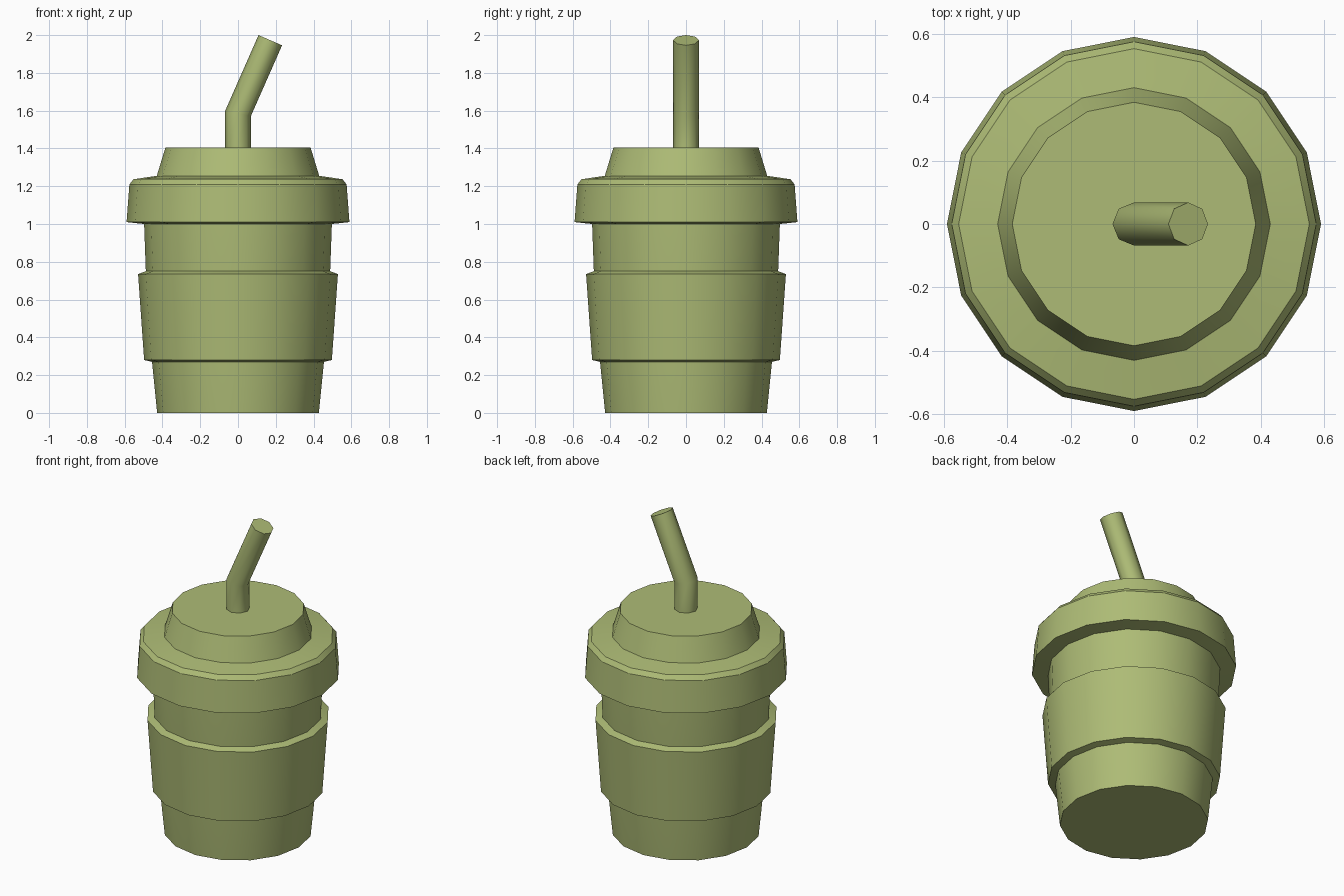
import bpy, bmesh, math

if "Cube" in bpy.data.objects:
    bpy.data.objects.remove(bpy.data.objects["Cube"])

green = bpy.data.materials.new("olive_green")
green.diffuse_color = (0.42, 0.50, 0.18, 1)
green.use_nodes = True
green.node_tree.nodes["Principled BSDF"].inputs["Base Color"].default_value = green.diffuse_color


def ring(r, z, sides, x=0.0, squash=1.0, slope=0.0):
    """Ring of points; squash narrows it in x, slope lowers it towards +x."""
    pts = []
    for i in range(sides):
        a = 2 * math.pi * i / sides
        dx = r * math.cos(a)
        pts.append((x + dx * squash, r * math.sin(a), z - dx * slope))
    return pts


def loft(name, rings, bottom=False, top=False, smooth=30):
    """Skin a stack of rings, with optional end caps."""
    bm = bmesh.new()
    loops = [[bm.verts.new(p) for p in pts] for pts in rings]
    n = len(loops[0])
    for a, b in zip(loops, loops[1:]):
        for i in range(n):
            j = (i + 1) % n
            bm.faces.new((a[i], a[j], b[j], b[i]))
    if bottom:
        bm.faces.new(loops[0][::-1])
    if top:
        bm.faces.new(loops[-1])
    mesh = bpy.data.meshes.new(name)
    bm.to_mesh(mesh)
    bm.free()
    mesh.materials.append(green)
    obj = bpy.data.objects.new(name, mesh)
    bpy.context.collection.objects.link(obj)
    bpy.ops.object.select_all(action='DESELECT')
    obj.select_set(True)
    bpy.context.view_layer.objects.active = obj
    bpy.ops.object.shade_smooth_by_angle(angle=math.radians(smooth))
    return obj


def turned(name, profile, **caps):
    """16-sided turned part from (radius, height) points."""
    return loft(name, [ring(r, z, 16) for r, z in profile], **caps)


# Tapered cup, open under the lid
turned("cup", [(0.428, 0), (0.455, 0.27), (0.488, 0.75), (0.497, 1.0)], bottom=True)

# Sleeve wrapped round the cup
turned("sleeve", [(0.455, 0.27), (0.497, 0.28), (0.529, 0.735), (0.488, 0.75)])

# Lid with overhanging rim and raised dome
turned("lid", [(0.497, 1.0), (0.59, 1.01), (0.575, 1.21), (0.553, 1.237),
               (0.43, 1.255), (0.384, 1.405)], top=True)

# Bent straw: upright base, mitred bend, tilted end
R, TILT = 0.068, math.radians(23.5)
loft("straw", [
    ring(R, 1.405, 8),
    ring(R, 1.585, 8, slope=math.tan(TILT / 2)),
    ring(R, 1.973, 8, x=0.171, squash=math.cos(TILT), slope=math.sin(TILT)),
], top=True, smooth=50)
